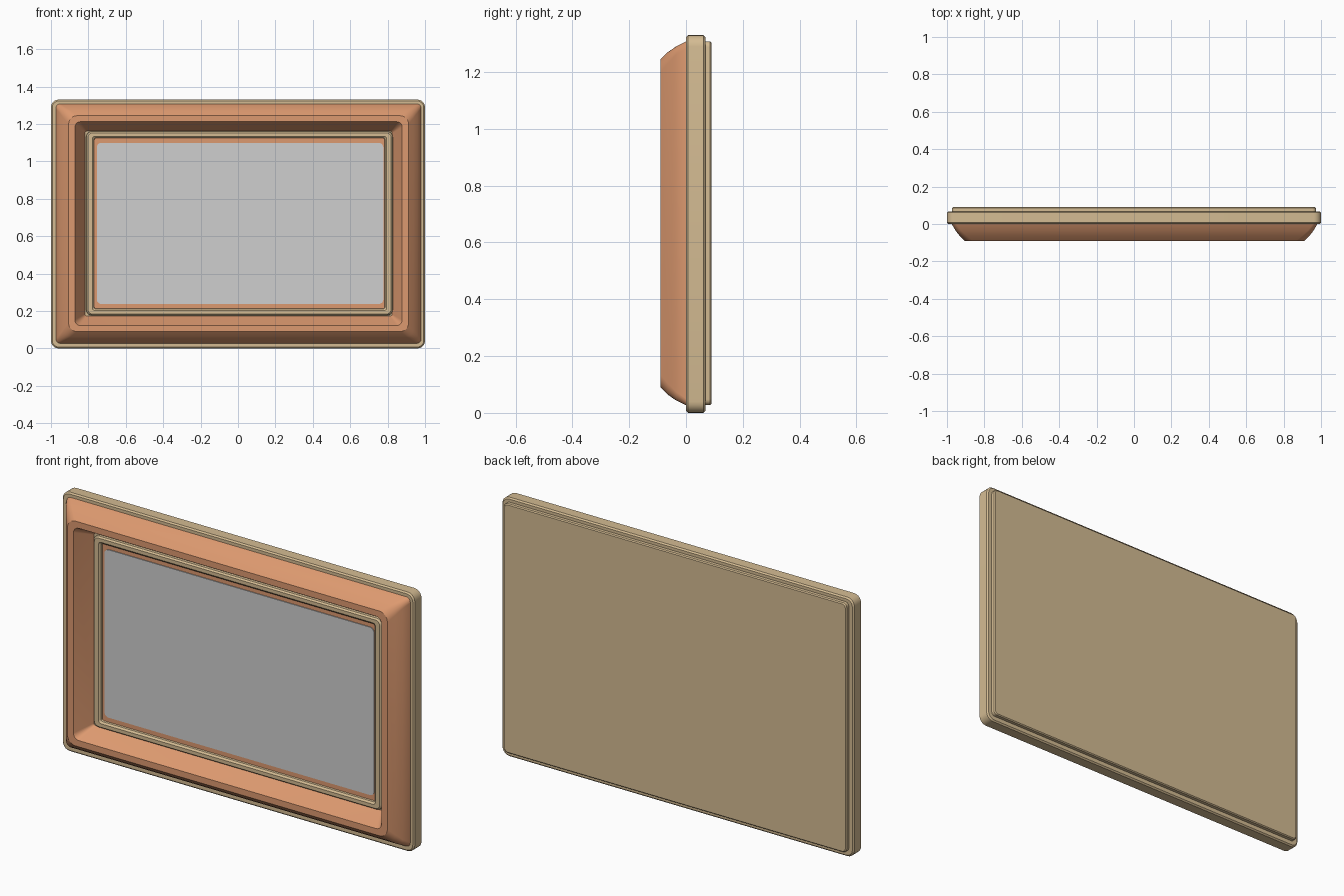
import bpy, bmesh
from math import cos, sin, pi

cube = bpy.data.objects.get("Cube")
if cube:
    bpy.data.objects.remove(cube, do_unlink=True)

MID_Z = 0.665


def material(name, rgb):
    m = bpy.data.materials.new(name)
    m.use_nodes = True
    m.diffuse_color = (*rgb, 1)
    m.node_tree.nodes["Principled BSDF"].inputs["Base Color"].default_value = (*rgb, 1)
    return m


tan = material("pale_tan", (0.66, 0.50, 0.29))
wood = material("warm_wood", (0.72, 0.32, 0.16))
grey = material("light_grey", (0.62, 0.62, 0.62))


def rounded_ring(bm, hw, hh, r, y, cx, cz, steps=5):
    """Rounded rectangle facing the front, as a ring of vertices."""
    ring = []
    for k, (sx, sz) in enumerate([(1, 1), (-1, 1), (-1, -1), (1, -1)]):
        for i in range(steps + 1):
            a = (k + i / steps) * pi / 2
            ring.append(bm.verts.new((cx + sx * (hw - r) + r * cos(a), y,
                                      cz + sz * (hh - r) + r * sin(a))))
    return ring


def loft(name, mat, stations, cx=0, dz=0, closed=False):
    """Skin stations (half width, half height, corner radius, y);
    cap the ends, or join last to first for a frame."""
    bm = bmesh.new()
    rings = [rounded_ring(bm, *s, cx, MID_Z + dz) for s in stations]
    pairs = list(zip(rings, rings[1:]))
    if closed:
        pairs.append((rings[-1], rings[0]))
    else:
        bm.faces.new(rings[0])
        bm.faces.new(rings[-1])
    for a, b in pairs:
        for i in range(len(a)):
            j = (i + 1) % len(a)
            bm.faces.new((a[i], a[j], b[j], b[i]))
    bmesh.ops.recalc_face_normals(bm, faces=bm.faces)
    mesh = bpy.data.meshes.new(name)
    bm.to_mesh(mesh)
    bm.free()
    mesh.materials.append(mat)
    obj = bpy.data.objects.new(name, mesh)
    bpy.context.collection.objects.link(obj)
    bpy.ops.object.select_all(action="DESELECT")
    obj.select_set(True)
    bpy.context.view_layer.objects.active = obj
    bpy.ops.object.shade_smooth_by_angle(angle=pi / 6)
    return obj


# Backing slab with softened rims
loft("backing_slab", tan, [
    (0.993, 0.658, 0.035, 0.0), (1.0, 0.665, 0.04, 0.007),
    (1.0, 0.665, 0.04, 0.061), (0.993, 0.658, 0.035, 0.068)])

# Thin panel on the back
loft("back_panel", tan, [
    (0.973, 0.64, 0.02, 0.06), (0.973, 0.64, 0.02, 0.085),
    (0.968, 0.635, 0.018, 0.09)], dz=0.003)

# Moulding: convex outer slope, flat front, steep inner slope
loft("wood_moulding", wood, [
    (0.976, 0.641, 0.02, 0.002), (0.975, 0.638, 0.025, -0.005),
    (0.957, 0.623, 0.03, -0.035), (0.935, 0.603, 0.04, -0.064),
    (0.909, 0.577, 0.045, -0.09), (0.875, 0.545, 0.03, -0.09),
    (0.82, 0.493, 0.01, 0.002)], cx=0.003, dz=0.002, closed=True)

# Rounded lip around the opening
loft("inner_lip", tan, [
    (0.82, 0.492, 0.03, 0.002), (0.819, 0.491, 0.03, -0.012),
    (0.811, 0.484, 0.025, -0.02), (0.787, 0.466, 0.015, -0.02),
    (0.778, 0.457, 0.01, -0.012), (0.776, 0.455, 0.008, 0.002)],
    cx=0.008, dz=0.003, closed=True)

# Wood strip showing behind the picture edge
loft("inner_wood_mount", wood, [
    (0.778, 0.457, 0.008, 0.002), (0.778, 0.457, 0.008, -0.002)], cx=0.008, dz=0.003)

# Blank picture sheet
loft("picture_sheet", grey, [
    (0.766, 0.431, 0.025, -0.001), (0.766, 0.431, 0.025, -0.006)], cx=0.011, dz=0.003)
